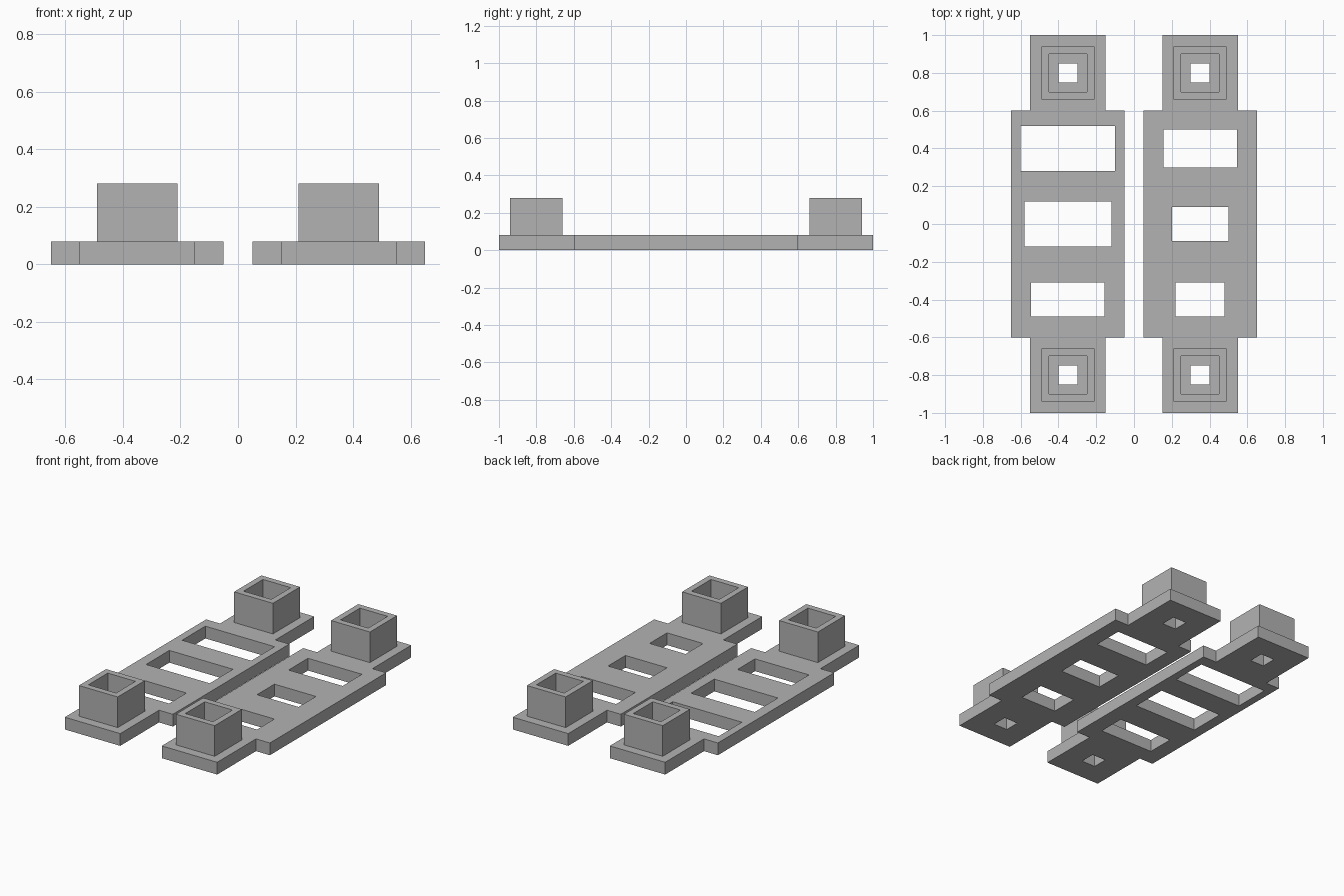
import bpy, bmesh

if "Cube" in bpy.data.objects:
    bpy.data.objects.remove(bpy.data.objects["Cube"])

grey = bpy.data.materials.new("plain grey")
grey.diffuse_color = (0.45, 0.45, 0.45, 1)
grey.use_nodes = True
grey.node_tree.nodes["Principled BSDF"].inputs["Base Color"].default_value = grey.diffuse_color


def rect(cx, cy, w, d):
    x, y = w / 2, d / 2
    return [(cx - x, cy - y), (cx + x, cy - y), (cx + x, cy + y), (cx - x, cy + y)]


def slab(name, loops, z0, z1):
    """Extrude an outline with holes (first loop outer, the rest holes)."""
    curve = bpy.data.curves.new(name, 'CURVE')
    curve.dimensions = '2D'
    curve.fill_mode = 'BOTH'
    curve.extrude = (z1 - z0) / 2
    for pts in loops:
        s = curve.splines.new('POLY')
        s.points.add(len(pts) - 1)
        for p, (x, y) in zip(s.points, pts):
            p.co = (x, y, (0), 1)
        s.use_cyclic_u = True
    tmp = bpy.data.objects.new(name + "_outline", curve)
    bpy.context.collection.objects.link(tmp)
    bpy.context.view_layer.update()
    mesh = bpy.data.meshes.new_from_object(
        tmp.evaluated_get(bpy.context.evaluated_depsgraph_get()))
    bpy.data.objects.remove(tmp)
    bm = bmesh.new()
    bm.from_mesh(mesh)
    bmesh.ops.translate(bm, verts=bm.verts, vec=(0, 0, (z0 + z1) / 2))
    bmesh.ops.remove_doubles(bm, verts=bm.verts, dist=1e-4)
    bmesh.ops.recalc_face_normals(bm, faces=bm.faces)
    for f in bm.faces:
        f.smooth = False
    bm.to_mesh(mesh)
    bm.free()
    mesh.materials.clear()
    mesh.materials.append(grey)
    mesh.name = name
    ob = bpy.data.objects.new(name, mesh)
    bpy.context.collection.objects.link(ob)
    return ob


# Window openings per plate: centre y, width, depth
windows = {
    "left": (-0.35, [(0.40, 0.50, 0.24), (0.0, 0.46, 0.24), (-0.40, 0.39, 0.18)]),
    "right": (0.35, [(0.40, 0.39, 0.20), (0.0, 0.30, 0.18), (-0.40, 0.26, 0.18)]),
}

for side, (cx, openings) in windows.items():
    # Base plate: wide middle with a narrower tab at each end
    half = [(0.2, -1), (0.2, -0.6), (0.3, -0.6), (0.3, 0.6), (0.2, 0.6), (0.2, 1)]
    outline = [(cx + x, y) for x, y in half] + [(cx - x, y) for x, y in reversed(half)]
    holes = [rect(cx, y, w, d) for y, w, d in openings]
    holes += [rect(cx, y, 0.1, 0.1) for y in (-0.8, 0.8)]
    slab(side + "_base_plate", [outline] + holes, 0, 0.08)

    # Square sockets on the tabs
    for end, y in (("front", -0.8), ("back", 0.8)):
        slab(f"{side}_{end}_socket",
             [rect(cx, y, 0.28, 0.28), rect(cx, y, 0.2, 0.2)], 0.08, 0.28)
